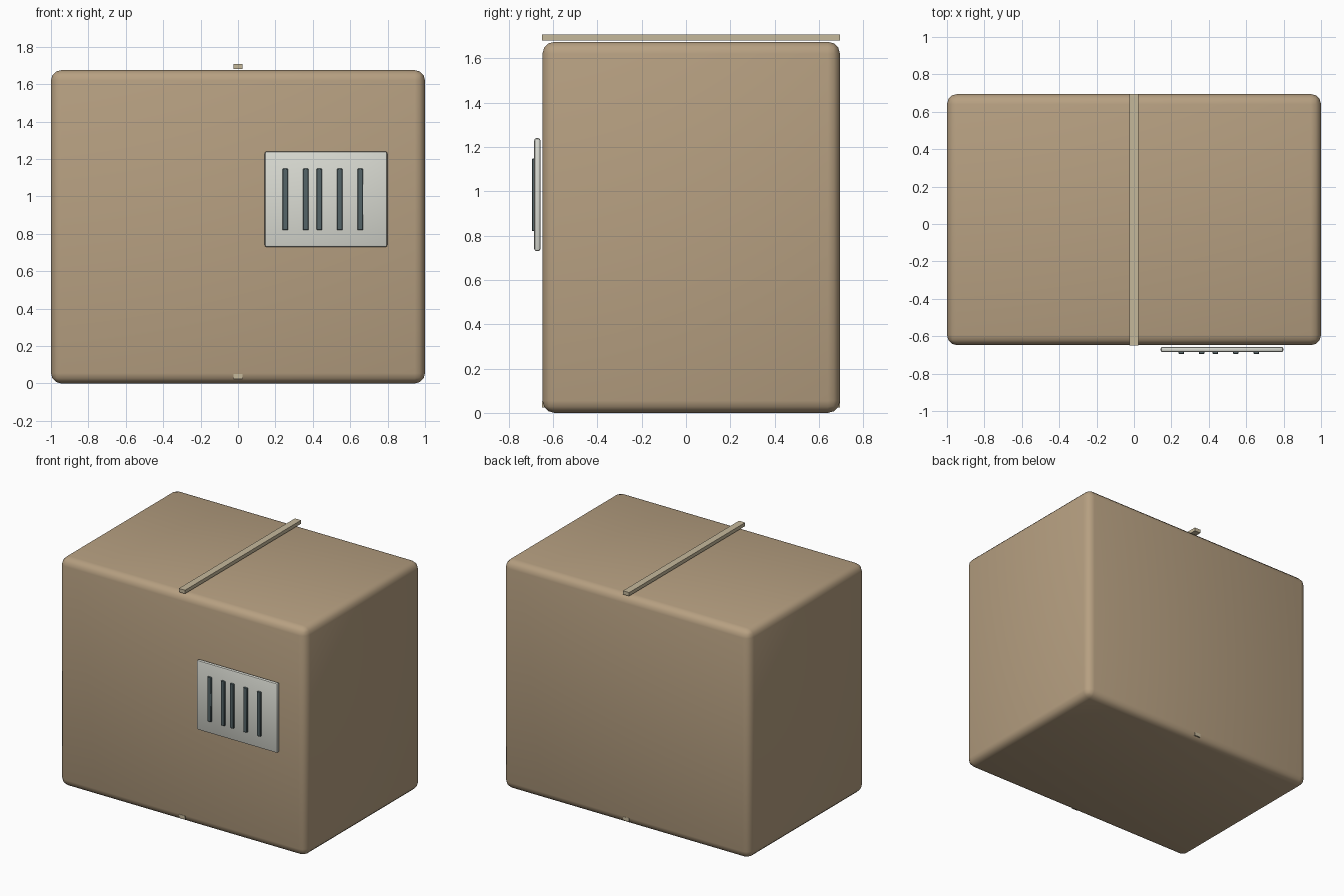
import bpy, math

if "Cube" in bpy.data.objects:
    bpy.data.objects.remove(bpy.data.objects["Cube"])


def material(name, color):
    m = bpy.data.materials.new(name)
    m.diffuse_color = (*color, 1)
    m.use_nodes = True
    m.node_tree.nodes["Principled BSDF"].inputs["Base Color"].default_value = m.diffuse_color
    return m


CARD = material("cardboard", (0.47, 0.35, 0.22))
TAPE = material("tape", (0.56, 0.48, 0.33))
PAPER = material("label_paper", (0.70, 0.71, 0.65))
INK = material("dark_ink", (0.09, 0.13, 0.14))


def box(name, x, y, z, mat, bevel=0, segments=2):
    """Box from (min, max) ranges with an optional rounded edge."""
    bpy.ops.mesh.primitive_cube_add(size=1, location=[sum(r) / 2 for r in (x, y, z)])
    ob = bpy.context.object
    ob.name = name
    ob.scale = [r[1] - r[0] for r in (x, y, z)]
    bpy.ops.object.transform_apply(location=False, rotation=False, scale=True)
    ob.data.materials.append(mat)
    if bevel:
        mod = ob.modifiers.new("rounded_edges", 'BEVEL')
        mod.width = bevel
        mod.segments = segments
        bpy.ops.object.modifier_apply(modifier=mod.name)
        bpy.ops.object.shade_smooth_by_angle(angle=math.radians(40))
    return ob


# Carton body
box("carton", (-1, 1), (-0.648, 0.695), (0, 1.675), CARD, 0.055, 3)

# Tape strips over the top and bottom seams
for name, z in (("top_tape", 1.681), ("bottom_tape", 0.025)):
    box(name, (-0.025, 0.025), (-0.65, 0.695), (z, z + 0.026), TAPE)

# Label on the front
box("label", (0.143, 0.798), (-0.685, -0.657), (0.73, 1.24), PAPER, 0.01)

# Printed bars on the label
for i, x in enumerate((0.253, 0.362, 0.435, 0.544, 0.654)):
    box(f"label_bar_{i + 1}", (x - 0.015, x + 0.015), (-0.695, -0.68),
        (0.82, 1.148), INK, 0.003, 1)
